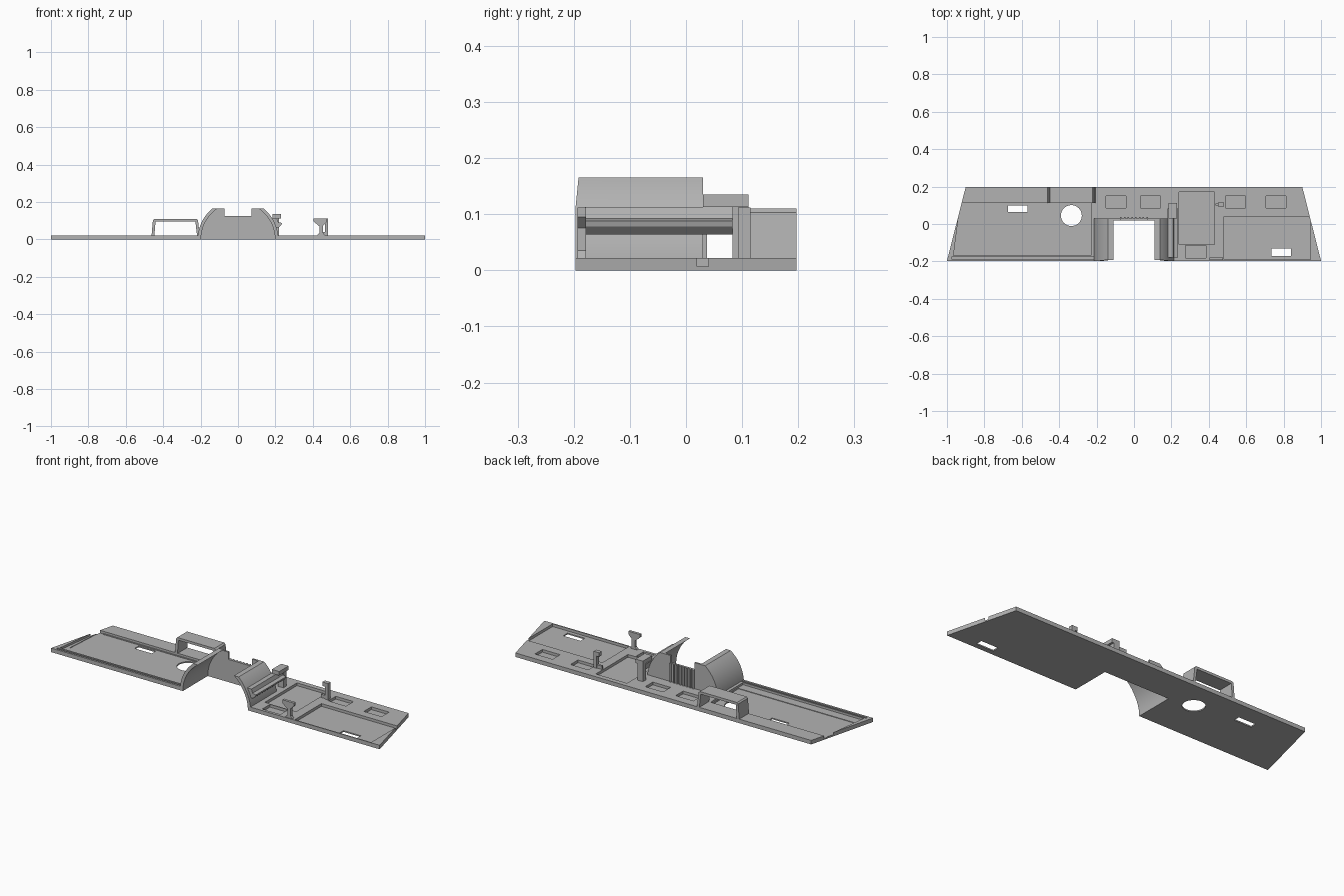
import bpy, bmesh, math

cube = bpy.data.objects.get("Cube")
if cube:
    bpy.data.objects.remove(cube, do_unlink=True)

grey = bpy.data.materials.new("plain grey")
grey.use_nodes = True
colour = (0.45, 0.45, 0.45, 1)
grey.diffuse_color = colour
grey.node_tree.nodes["Principled BSDF"].inputs["Base Color"].default_value = colour


def prism(name, outline, low, high, axis="z"):
    """Extrude an outline: (x, y) along z, or (x, z) along y."""
    bm = bmesh.new()
    place = (lambda a, b, t: (a, b, t)) if axis == "z" else (lambda a, b, t: (a, t, b))
    bottom = [bm.verts.new(place(a, b, low)) for a, b in outline]
    top = [bm.verts.new(place(a, b, high)) for a, b in outline]
    bm.faces.new(bottom)
    bm.faces.new(top)
    for i in range(len(outline)):
        j = (i + 1) % len(outline)
        bm.faces.new((bottom[i], bottom[j], top[j], top[i]))
    bmesh.ops.recalc_face_normals(bm, faces=bm.faces)
    mesh = bpy.data.meshes.new(name)
    bm.to_mesh(mesh)
    bm.free()
    mesh.materials.append(grey)
    obj = bpy.data.objects.new(name, mesh)
    bpy.context.collection.objects.link(obj)
    return obj


def rect(x0, x1, y0, y1):
    return [(x0, y0), (x1, y0), (x1, y1), (x0, y1)]


def box(name, x0, x1, y0, y1, z0, z1):
    return prism(name, rect(x0, x1, y0, y1), z0, z1)


def arc(radius, start, end, steps=16):
    angles = [start + (end - start) * i / steps for i in range(steps + 1)]
    return [(radius * math.cos(a), radius * math.sin(a)) for a in angles]


def smooth(obj):
    bpy.ops.object.select_all(action="DESELECT")
    obj.select_set(True)
    bpy.context.view_layer.objects.active = obj
    bpy.ops.object.shade_smooth_by_angle(angle=math.radians(30))


def cut(obj, outline, floor):
    """Sink an outline into an object down to a floor height."""
    cutter = prism("cutter", outline, floor, 0.1)
    cutter.hide_render = True
    mod = obj.modifiers.new("cut", "BOOLEAN")
    mod.operation = "DIFFERENCE"
    mod.solver = "EXACT"
    mod.object = cutter
    graph = bpy.context.evaluated_depsgraph_get()
    graph.update()
    mesh = bpy.data.meshes.new_from_object(obj.evaluated_get(graph))
    obj.modifiers.clear()
    obj.data = mesh
    bpy.data.objects.remove(cutter, do_unlink=True)


TOP = 0.022
FLOOR = 0.007
THROUGH = -0.1
INNER, OUTER, CROWN = 0.198, 0.215, 0.165

# Tapered base plate with the central opening
base = prism("base_plate", [
    (-1, -0.197), (-INNER, -0.197), (-INNER, 0.02), (INNER, 0.02), (INNER, -0.197),
    (1, -0.197), (0.9, 0.197), (-0.9, 0.197)], 0, TOP)

# Large sunken panels, with small openings through both ends
cut(base, [(-0.965, -0.168), (-0.23, -0.168), (-0.23, 0.115), (-0.93, 0.115), (-0.93, 0.1)], 0.010)
cut(base, [(-0.94, -0.12), (-0.235, -0.12), (-0.235, 0.11), (-0.925, 0.11)], FLOOR)
cut(base, rect(-0.975, -0.215, -0.186, -0.176), 0.012)
cut(base, rect(0.48, 0.945, -0.191, 0.04), FLOOR)
cut(base, rect(0.24, 0.43, -0.11, 0.17), FLOOR)
cut(base, rect(-1, -0.9, 0.1, 0.115), FLOOR)
cut(base, rect(0.93, 1, 0.03, 0.04), FLOOR)

# Small pockets along the back and one at the front
for x in (-0.097, 0.088, 0.543, 0.76):
    cut(base, rect(x - 0.054, x + 0.054, 0.086, 0.151), FLOOR)
cut(base, rect(0.275, 0.385, -0.182, -0.115), FLOOR)

# Slots and round hole that go right through
cut(base, rect(-0.675, -0.57, 0.065, 0.1), THROUGH)
cut(base, rect(0.735, 0.84, -0.17, -0.132), THROUGH)
hole = [(-0.335 + x, 0.045 + y) for x, y in arc(0.056, 0, 2 * math.pi, 32)[:-1]]
cut(base, hole, THROUGH)

# Curved shells on both sides of the opening
outer_end, inner_end = math.asin(CROWN / OUTER), math.asin(CROWN / INNER)
shell = arc(OUTER, 0, outer_end) + arc(INNER, inner_end, 0)
for side, name in ((1, "left_arch_shell"), (-1, "right_arch_shell")):
    arch = prism(name, [(side * x, z) for x, z in shell], -0.197, 0.025, "y")
    for v in arch.data.vertices:
        if v.co.y < 0 and v.co.z > 0.11:
            v.co.y += (v.co.z - 0.11) * 0.1
    smooth(arch)

# Arched back wall with a lowered middle and ribs
half = arc(OUTER, 0, outer_end) + [(0.072, CROWN), (0.072, 0.125)]
wall = half + [(-x, z) for x, z in reversed(half)]
prism("arch_back_wall", wall, 0.02, 0.03, "y")
for i in range(8):
    x = -0.07 + i * 0.02
    box("wall_rib", x - 0.004, x + 0.004, 0.03, 0.037, TOP, 0.125)

# Stepped rail outside the left shell, with its post and top bar
prism("side_rail", [
    (0.18, 0.113), (0.208, 0.113), (0.215, 0.092), (0.235, 0.088), (0.232, 0.078),
    (0.217, 0.064), (0.205, 0.064), (0.19, 0.1)], -0.18, 0.083, "y")
box("rail_post", 0.185, 0.218, 0.083, 0.111, TOP, 0.115)
box("rail_top_bar", 0.185, 0.23, 0.03, 0.111, 0.113, 0.135)

# Rectangular hoop at the back right
loop = [(-0.462, TOP), (-0.455, 0.103), (-0.448, 0.11), (-0.222, 0.11), (-0.214, 0.103),
        (-0.205, TOP), (-0.219, TOP), (-0.228, 0.096), (-0.441, 0.096), (-0.447, TOP)]
prism("hoop", loop, 0.112, 0.197, "y")

# Flared front clip and upright rear clip
prism("front_clip", [
    (0.423, TOP), (0.465, TOP), (0.455, 0.035), (0.455, 0.075), (0.475, 0.095),
    (0.475, 0.112), (0.405, 0.112), (0.405, 0.095), (0.435, 0.07), (0.435, 0.035)],
    -0.193, -0.178, "y")
box("rear_clip_stem", 0.465, 0.482, 0.093, 0.115, TOP, 0.112)
box("rear_clip_foot", 0.435, 0.465, 0.098, 0.11, FLOOR, 0.04)
box("rear_clip_head", 0.448, 0.465, 0.093, 0.115, 0.09, 0.112)
